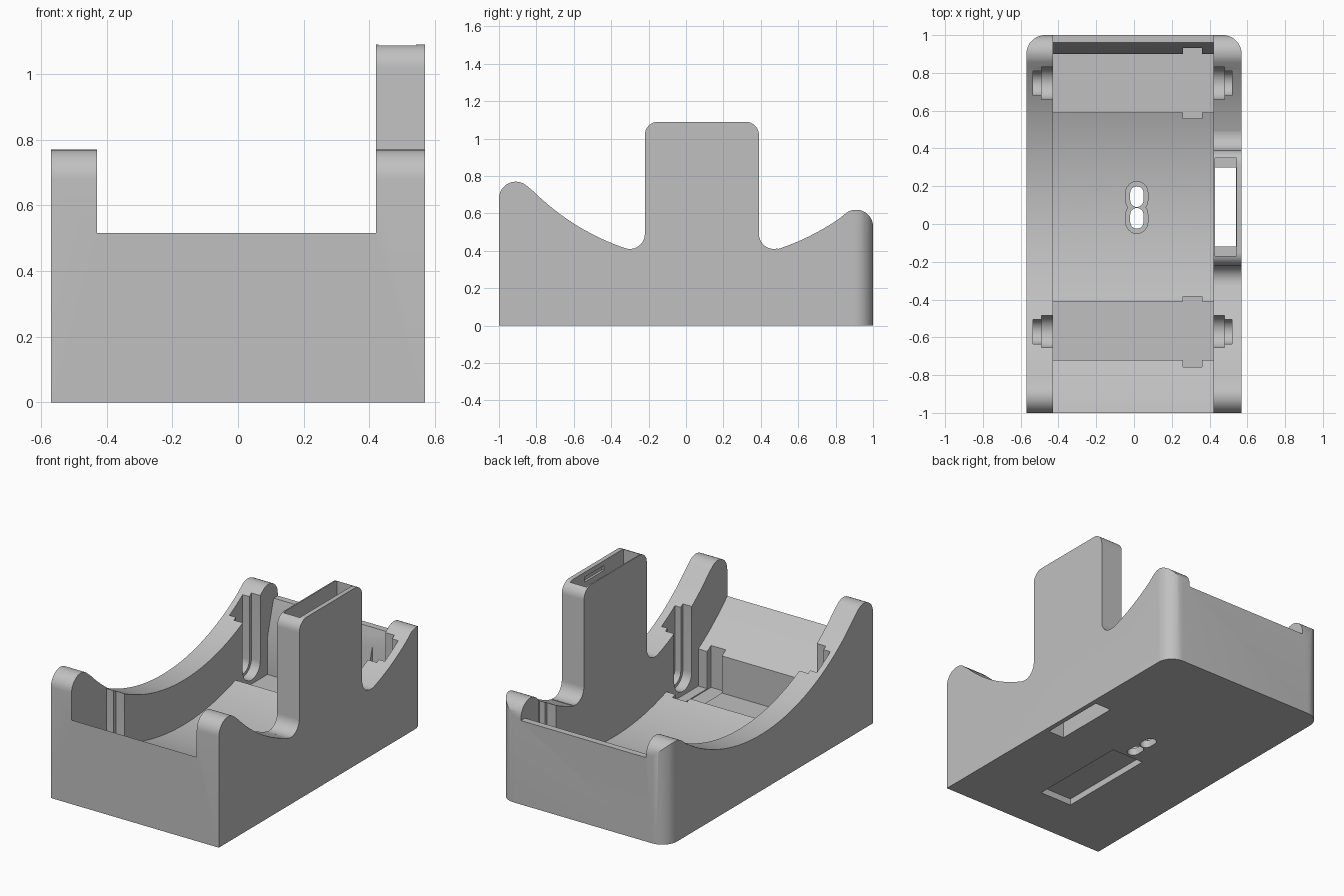
import bpy, bmesh, math
from mathutils import Vector

if "Cube" in bpy.data.objects:
    bpy.data.objects.remove(bpy.data.objects["Cube"])

CY, CZ = 0.09, 1.63          # axis of the cradle curve (y, z)
R_RIM, R_FLOOR = 1.285, 1.559


def arc(cx, cy, r, a0, a1, n=12):
    """Points on a circle from angle a0 to a1 in degrees."""
    out = []
    for i in range(n + 1):
        a = math.radians(a0 + (a1 - a0) * i / n)
        out.append((cx + r * math.cos(a), cy + r * math.sin(a)))
    return out


def bowl(r, y0, y1, n):
    """Lower part of the cradle circle between two y values."""
    a0 = -math.degrees(math.acos((y0 - CY) / r))
    a1 = -math.degrees(math.acos((y1 - CY) / r))
    return arc(CY, CZ, r, a0, a1, n)


def prism(name, pts, lo, hi, axis):
    """Extrude a profile along x (points are y, z) or z (points are x, y)."""
    bm = bmesh.new()
    place = (lambda p: (lo, p[0], p[1])) if axis == 'x' else (lambda p: (p[0], p[1], lo))
    face = bm.faces.new([bm.verts.new(place(p)) for p in pts])
    ext = bmesh.ops.extrude_face_region(bm, geom=[face])
    shift = Vector((hi - lo, 0, 0)) if axis == 'x' else Vector((0, 0, hi - lo))
    bmesh.ops.translate(bm, vec=shift,
                        verts=[g for g in ext['geom'] if isinstance(g, bmesh.types.BMVert)])
    bmesh.ops.recalc_face_normals(bm, faces=bm.faces)
    me = bpy.data.meshes.new(name)
    bm.to_mesh(me)
    bm.free()
    ob = bpy.data.objects.new(name, me)
    bpy.context.collection.objects.link(ob)
    return ob


def box(name, x0, x1, y0, y1, z0, z1):
    return prism(name, [(x0, y0), (x1, y0), (x1, y1), (x0, y1)], z0, z1, 'z')


def combine(target, tool, op):
    """Apply a boolean and delete the tool object."""
    tool.hide_render = True
    mod = target.modifiers.new('bool', 'BOOLEAN')
    mod.operation, mod.solver, mod.object = op, 'EXACT', tool
    dg = bpy.context.evaluated_depsgraph_get()
    me = bpy.data.meshes.new_from_object(target.evaluated_get(dg))
    target.modifiers.clear()
    target.data = me
    bpy.data.objects.remove(tool)


# Side profile: rounded front and back lobes joined by the concave rim
a_front = math.degrees(math.atan2(CZ - 0.68, CY + 0.91))
a_back = math.degrees(math.atan2(CZ - 0.53, CY - 0.91))
front_lobe = arc(-0.91, 0.68, 0.09, 180, a_front, 12)
back_lobe = arc(0.91, 0.53, 0.09, a_back, 0, 12)
rim = bowl(R_RIM, front_lobe[-1][0], back_lobe[0][0], 40)
profile = [(-1.1, 0), (-1.1, 0.68)] + front_lobe + rim[1:-1] + back_lobe + [(1.1, 0.53), (1.1, 0)]
body = prism('cradle_body', profile, -0.7, 0.7, 'x')

# Tower on the right wall with filleted feet
tower = ([(-0.32, 0.3)] + arc(-0.30, 0.49, 0.08, -105, 0, 10)
         + arc(-0.15, 1.02, 0.07, 180, 90, 8) + arc(0.32, 1.02, 0.07, 90, 0, 8)
         + arc(0.47, 0.49, 0.08, 180, 285, 10) + [(0.49, 0.3)])
combine(body, prism('tower', tower, 0.3, 0.7, 'x'), 'UNION')

# Footprint with rounded back corners
plan = ([(-0.57, -1), (0.57, -1)] + arc(0.47, 0.9, 0.1, 0, 90, 12)
        + arc(-0.47, 0.9, 0.1, 90, 180, 12))
combine(body, prism('footprint', plan, 0, 2, 'z'), 'INTERSECT')

# Hollow between the walls: curved floor and two roller pockets
PF = 0.07
hollow = (bowl(R_FLOOR, -1.1, -0.72, 10) + [(-0.72, PF), (-0.41, PF)]
          + bowl(R_FLOOR, -0.41, 0.59, 28) + [(0.59, PF), (0.90, PF)]
          + [(0.90, 0.30), (0.96, 0.515), (1.1, 0.515), (1.1, 1.5), (-1.1, 1.5)])
combine(body, prism('hollow', hollow, -0.43, 0.42, 'x'), 'DIFFERENCE')

# Roller clearances and stepped axle slots in both walls
for y in (-0.57, 0.745):
    combine(body, box('roller_clearance', 0.26, 0.36, y - 0.187, y + 0.187, 0.064, 0.7),
            'DIFFERENCE')
    for r, x0, x1 in ((0.085, -0.49, 0.48), (0.065, -0.535, 0.52)):
        slot = arc(y, 0.18, r, 180, 360, 16) + [(y + r, 1.0), (y - r, 1.0)]
        for lo, hi in ((x0, -0.40), (0.40, x1)):
            combine(body, prism('axle_slot', slot, lo, hi, 'x'), 'DIFFERENCE')

# Tower shaft, wider mouth and small catch slot
combine(body, box('shaft', 0.43, 0.54, -0.12, 0.30, -0.1, 1.3), 'DIFFERENCE')
combine(body, box('mouth', 0.428, 0.542, -0.17, 0.35, 0.95, 1.3), 'DIFFERENCE')
combine(body, box('catch', 0.50, 0.556, 0.02, 0.21, 1.03, 1.06), 'DIFFERENCE')

# Twin cable holes with a shallow counterbore
for y, z in ((0.03, 0.045), (0.145, 0.046)):
    for r, half, lo in ((0.058, 0.022, z), (0.035, 0.02, -0.1)):
        oval = arc(0.015, y + half, r, 0, 180, 12) + arc(0.015, y - half, r, 180, 360, 12)
        combine(body, prism('cable_hole', oval, lo, 0.3, 'z'), 'DIFFERENCE')

# Label recess underneath
combine(body, box('recess', -0.10, 0.12, -0.69, -0.045, -0.1, 0.04), 'DIFFERENCE')

# Colour and shading
mat = bpy.data.materials.new('light_grey')
mat.diffuse_color = (0.53, 0.53, 0.53, 1)
mat.use_nodes = True
mat.node_tree.nodes["Principled BSDF"].inputs["Base Color"].default_value = mat.diffuse_color
body.data.materials.clear()
body.data.materials.append(mat)
for p in body.data.polygons:
    p.material_index = 0
bpy.context.view_layer.objects.active = body
body.select_set(True)
bpy.ops.object.shade_smooth_by_angle(angle=math.radians(30))
